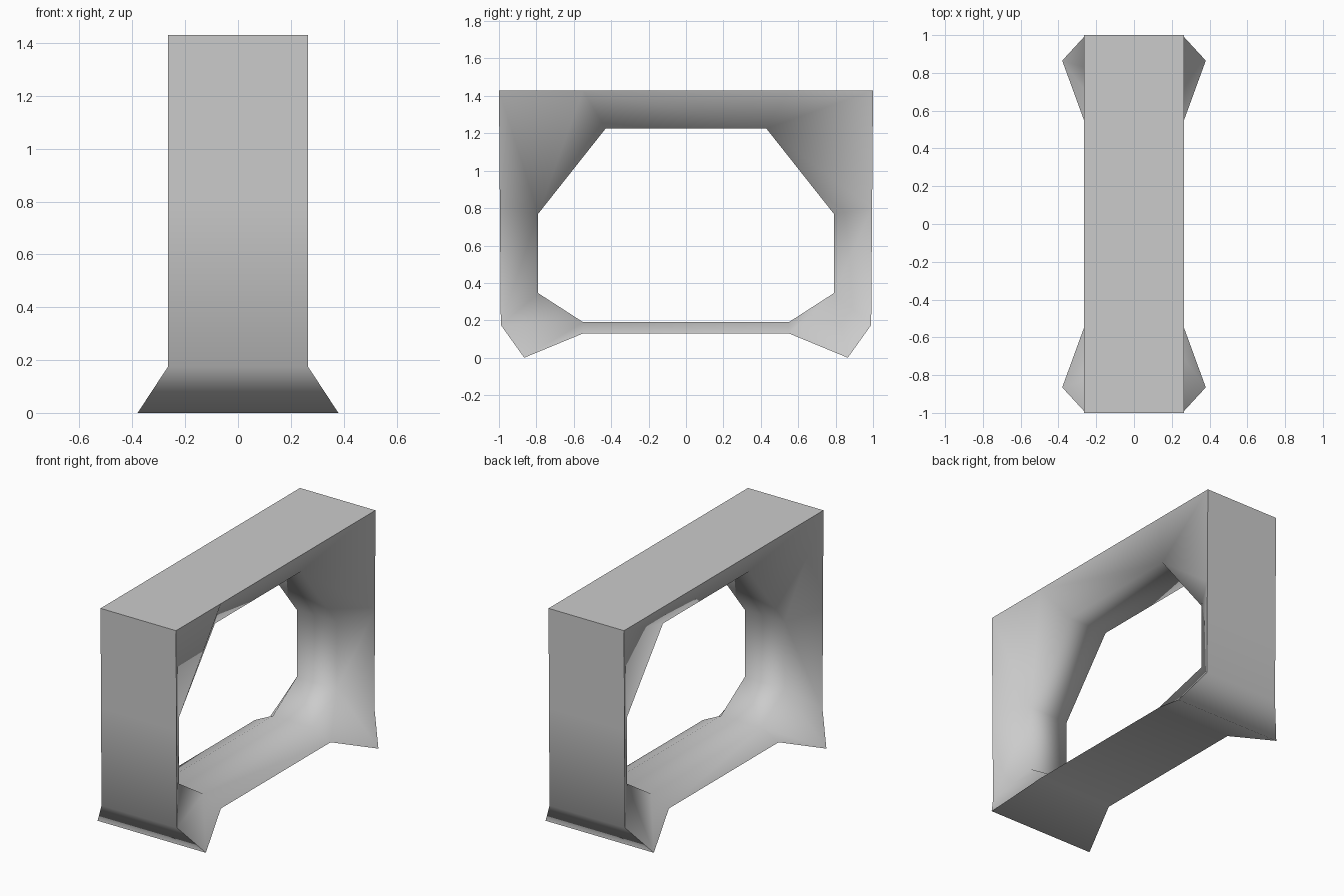
import bpy
import bmesh

cube = bpy.data.objects.get("Cube")
if cube:
    bpy.data.objects.remove(cube, do_unlink=True)

# One plain grey for the whole frame
grey = bpy.data.materials.new("plain grey")
grey.use_nodes = True
colour = (0.6, 0.6, 0.6, 1)
grey.diffuse_color = colour
grey.node_tree.nodes["Principled BSDF"].inputs["Base Color"].default_value = colour

WIDE, NARROW, FOOT = 0.265, 0.14, 0.38

# Half outlines from top to bottom as (half width, y, z)
outer_half = [(WIDE, 0.55, 1.43), (WIDE, 1.0, 1.43), (WIDE, 0.995, 0.8),
              (WIDE, 0.99, 0.175), (FOOT, 0.865, 0), (WIDE, 0.55, 0.13)]
inner_half = [(NARROW, 0.43, 1.225), (NARROW, 0.79, 0.77),
              (NARROW, 0.79, 0.345), (NARROW, 0.55, 0.19)]


def mirrored(half):
    return half + [(w, -y, z) for w, y, z in reversed(half)]


bm = bmesh.new()


def ring(outline, side):
    return [bm.verts.new((side * w, y, z)) for w, y, z in outline]


def bridge(a, b):
    for i in range(len(a)):
        j = (i + 1) % len(a)
        bm.faces.new((a[i], a[j], b[j], b[i]))


outer = {s: ring(mirrored(outer_half), s) for s in (1, -1)}
inner = {s: ring(mirrored(inner_half), s) for s in (1, -1)}

# Outside skin and the lining of the opening
bridge(outer[1], outer[-1])
bridge(inner[-1], inner[1])

# Sloping side panels: the corner panels wrap round the extra outer points
for s in (1, -1):
    o, n = outer[s], inner[s]
    links = [0, 2, 3, 5]
    links += [11 - k for k in reversed(links)]
    for i in range(len(links)):
        j = (i + 1) % len(links)
        count = (links[j] - links[i]) % len(o)
        span = [o[(links[i] + k) % len(o)] for k in range(count + 1)]
        bm.faces.new(span + [n[j], n[i]])

bmesh.ops.recalc_face_normals(bm, faces=bm.faces)
for face in bm.faces:
    face.smooth = True

# Crisp outer rims and top corners, soft shading elsewhere
rims = [set(outer[1]), set(outer[-1])]
for edge in bm.edges:
    ends = set(edge.verts)
    on_rim = any(ends <= rim for rim in rims)
    top_corner = all(v.co.z > 1.4 and abs(v.co.y) > 0.9 for v in ends)
    if on_rim or top_corner:
        edge.smooth = False

mesh = bpy.data.meshes.new("frame")
bm.to_mesh(mesh)
bm.free()
mesh.materials.append(grey)
frame = bpy.data.objects.new("frame", mesh)
bpy.context.collection.objects.link(frame)
